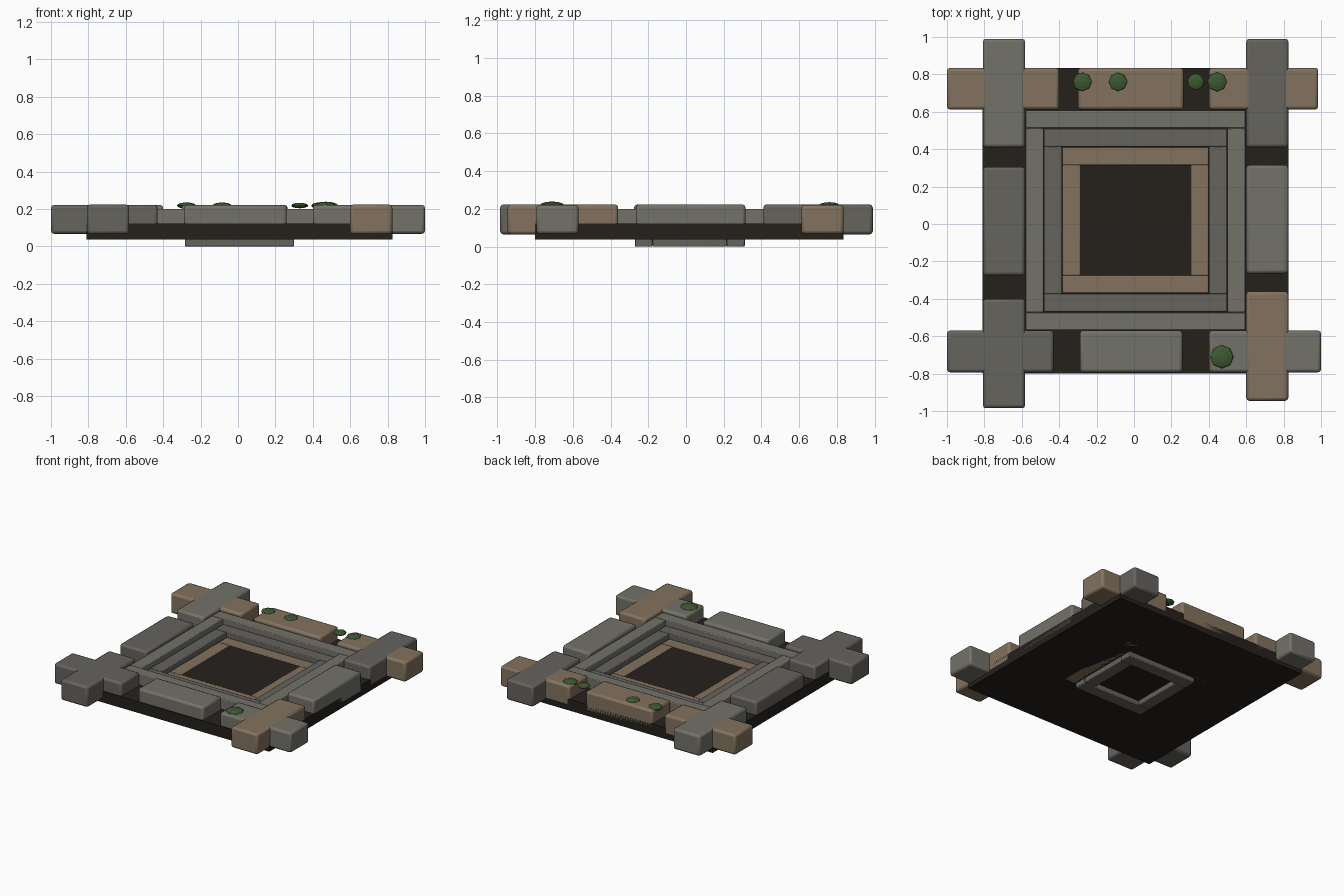
import bpy

if "Cube" in bpy.data.objects:
    bpy.data.objects.remove(bpy.data.objects["Cube"])

def material(name, rgb):
    m = bpy.data.materials.new(name)
    m.diffuse_color = (*rgb, 1)
    m.use_nodes = True
    m.node_tree.nodes["Principled BSDF"].inputs["Base Color"].default_value = m.diffuse_color
    return m

GREY = material("grey_stone", (0.13, 0.125, 0.11))
PALE = material("pale_stone", (0.17, 0.165, 0.14))
TAN = material("tan_stone", (0.23, 0.17, 0.115))
DARK = material("dark_mortar", (0.018, 0.015, 0.012))
MOSS = material("moss", (0.045, 0.10, 0.03))

def block(name, x, y, z, mat, bevel=0.0):
    """Box given by its (min, max) range on each axis."""
    bpy.ops.mesh.primitive_cube_add(size=1, location=[(a + b) / 2 for a, b in (x, y, z)])
    ob = bpy.context.object
    ob.name = name
    ob.scale = [b - a for a, b in (x, y, z)]
    bpy.ops.object.transform_apply(location=False, rotation=False, scale=True)
    ob.data.materials.append(mat)
    if bevel:
        mod = ob.modifiers.new("bevel", 'BEVEL')
        mod.width = bevel
        mod.segments = 2
        bpy.ops.object.shade_smooth_by_angle()
    return ob

CX, CY = 0.008, 0.02

# dark foundation slab
block("mortar_slab", (-0.81, 0.825), (-0.80, 0.835), (0.037, 0.122), DARK)

# nested square rings stepping down to the middle; the lowest pokes out below
W, STEP = 0.095, 0.037
for i, mat in enumerate((PALE, GREY, TAN, GREY)):
    h = 0.587 - i * 0.0985
    z = (0.111 - i * STEP, 0.2 - i * STEP)
    for s in (-1, 1):
        edge = sorted((s * h, s * (h - W)))
        block(f"step_{i}_long", (CX - h, CX + h), [CY + e for e in edge], z, mat, 0.005)
        block(f"step_{i}_short", [CX + e for e in edge], (CY - h + W, CY + h - W), z, mat, 0.005)

# rim stones, crossing at the corners
rows = [
    ("front", (-0.793, -0.57), [(-1.0, -0.43, GREY), (-0.29, 0.26, PALE), (0.40, 1.0, PALE)]),
    ("back", (0.612, 0.835), [(-1.0, -0.40, TAN), (-0.30, 0.265, TAN), (0.40, 0.985, TAN)]),
]
columns = [
    ("left", (-0.808, -0.582), [(-0.985, -0.40, GREY), (-0.275, 0.305, GREY), (0.41, 0.99, PALE)]),
    ("right", (0.60, 0.825), [(-0.945, -0.36, TAN), (-0.265, 0.315, PALE), (0.41, 0.99, GREY)]),
]
for name, y, stones in rows:
    for a, b, mat in stones:
        block(name + "_rim_stone", (a, b), y, (0.067, 0.221), mat, 0.016)
for name, x, stones in columns:
    for a, b, mat in stones:
        block(name + "_rim_stone", x, (a, b), (0.065, 0.223), mat, 0.016)

# moss tufts
for x, y, r in ((-0.275, 0.76, 0.052), (-0.085, 0.76, 0.052), (0.33, 0.76, 0.046),
                (0.445, 0.76, 0.054), (0.47, -0.71, 0.065)):
    bpy.ops.mesh.primitive_uv_sphere_add(segments=8, ring_count=6, radius=r, location=(x, y, 0.218))
    tuft = bpy.context.object
    tuft.name = "moss_tuft"
    tuft.scale.z = 0.32
    tuft.data.materials.append(MOSS)
